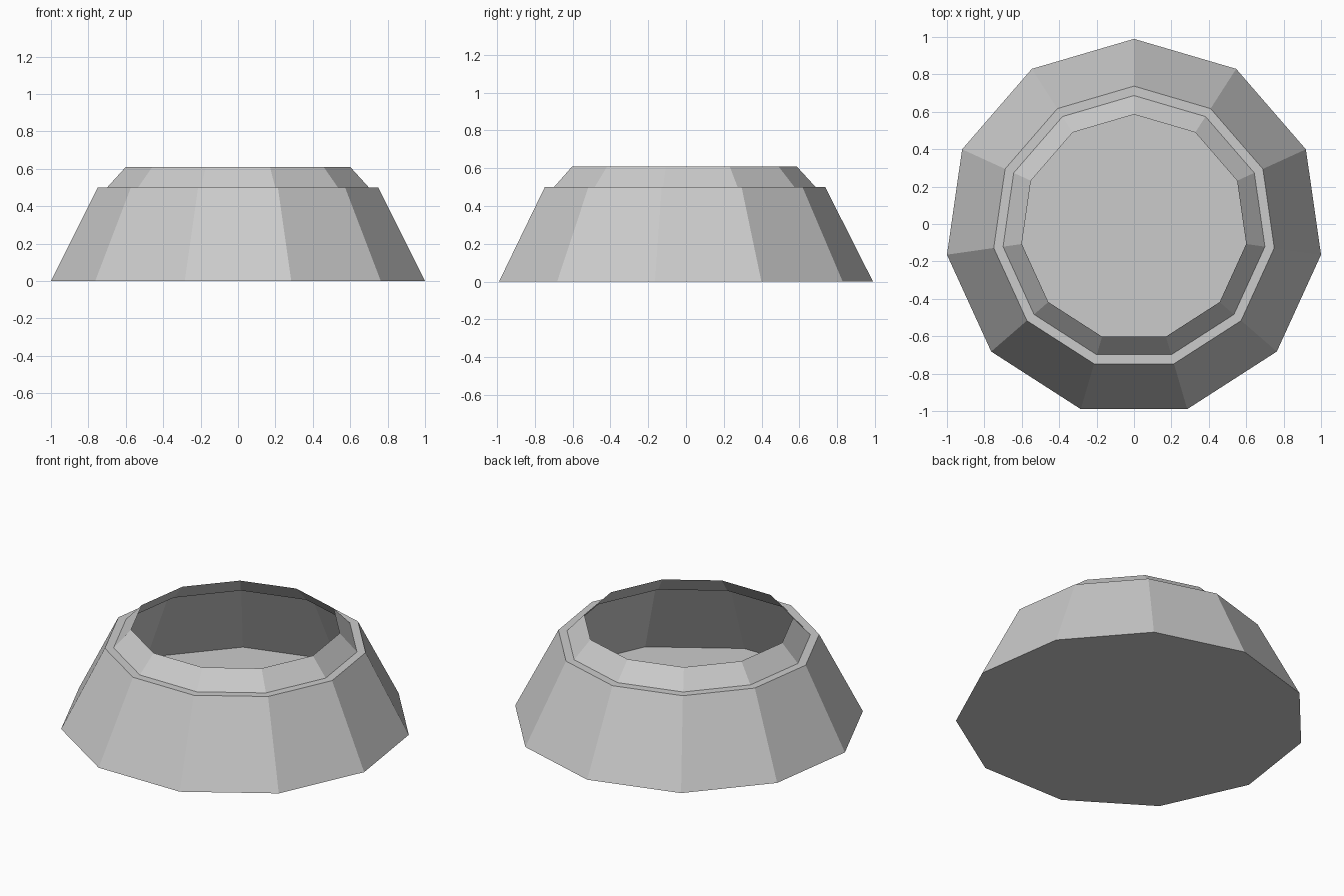
import bpy, bmesh
from math import sin, cos, tau, pi

cube = bpy.data.objects.get("Cube")
if cube:
    bpy.data.objects.remove(cube, do_unlink=True)

SIDES = 11
BASE_R = 1 / sin(3 * tau / SIDES)                  # widest corners touch x = +-1
CENTRE_Y = -BASE_R * (1 - cos(pi / SIDES)) / 2     # centres the odd-sided outline

# Single plain grey
grey = bpy.data.materials.new("plain_grey")
grey.use_nodes = True
colour = (0.6, 0.6, 0.6, 1)
grey.diffuse_color = colour
grey.node_tree.nodes["Principled BSDF"].inputs["Base Color"].default_value = colour


def ring(bm, scale, z):
    """Polygon loop with one corner pointing to the back."""
    r = BASE_R * scale
    return [bm.verts.new((r * sin(k * tau / SIDES), CENTRE_Y + r * cos(k * tau / SIDES), z))
            for k in range(SIDES)]


# Thin open-topped shell: closed floor, sloping wall, narrow ledge, bevelled rim
profile = [(1.0, 0.0), (0.75, 0.5), (0.70, 0.5), (0.60, 0.61)]
bm = bmesh.new()
loops = [ring(bm, s, z) for s, z in profile]
bm.faces.new(loops[0])
for low, high in zip(loops, loops[1:]):
    for k in range(SIDES):
        n = (k + 1) % SIDES
        bm.faces.new((low[n], low[k], high[k], high[n]))

mesh = bpy.data.meshes.new("open_bowl")
bm.to_mesh(mesh)
bm.free()
mesh.materials.append(grey)
bowl = bpy.data.objects.new("open_bowl", mesh)
bpy.context.collection.objects.link(bowl)
